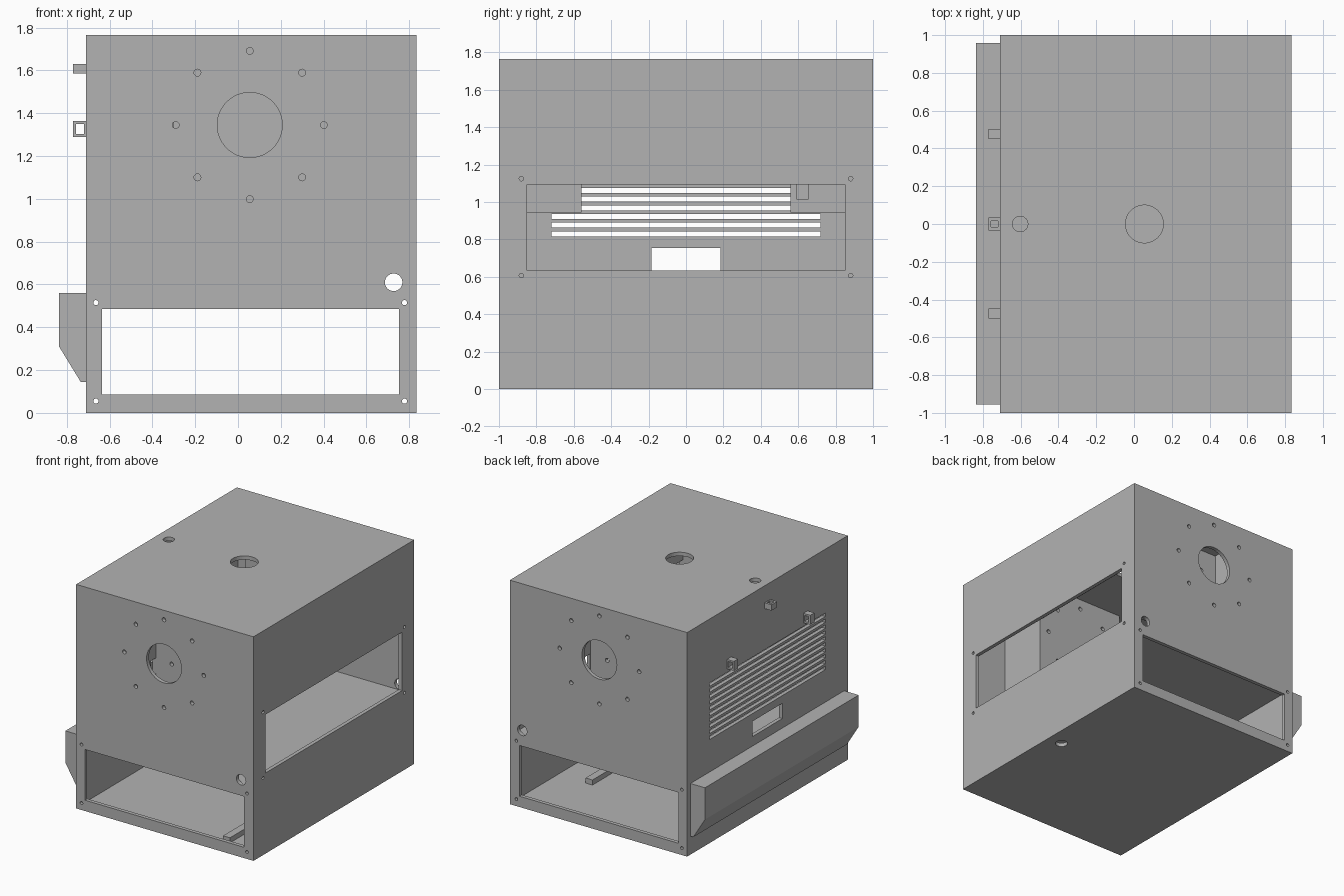
import bpy, bmesh
from math import cos, sin, pi
from mathutils import Matrix, Vector

cube = bpy.data.objects.get("Cube")
if cube:
    bpy.data.objects.remove(cube, do_unlink=True)

grey = bpy.data.materials.new("plain grey")
grey.use_nodes = True
grey.diffuse_color = (0.45, 0.45, 0.45, 1)
grey.node_tree.nodes["Principled BSDF"].inputs["Base Color"].default_value = grey.diffuse_color

X0, X1, H, T = -0.71, 0.835, 1.765, 0.03   # cabinet extents and board thickness
CX, CZ = 0.055, 1.345                      # centre of the round ports


def add_box(bm, x, y, z):
    size = Vector((x[1] - x[0], y[1] - y[0], z[1] - z[0]))
    mid = Vector((x[0] + x[1], y[0] + y[1], z[0] + z[1])) / 2
    bmesh.ops.create_cube(bm, size=1, matrix=Matrix.Translation(mid) @ Matrix.Diagonal((*size, 1)))


def add_rod(bm, centre, r, axis, length=0.1, sides=16):
    turn = {"x": Matrix.Rotation(pi / 2, 4, "Y"), "y": Matrix.Rotation(pi / 2, 4, "X"),
            "z": Matrix.Identity(4)}[axis]
    bmesh.ops.create_cone(bm, cap_ends=True, segments=sides, radius1=r, radius2=r,
                          depth=length, matrix=Matrix.Translation(centre) @ turn)


def finish(bm, name):
    bmesh.ops.recalc_face_normals(bm, faces=bm.faces)
    mesh = bpy.data.meshes.new(name)
    bm.to_mesh(mesh)
    bm.free()
    mesh.materials.append(grey)
    ob = bpy.data.objects.new(name, mesh)
    bpy.context.collection.objects.link(ob)
    return ob


def box(name, x, y, z):
    bm = bmesh.new()
    add_box(bm, x, y, z)
    return finish(bm, name)


def cut(ob, cutter_bm):
    cutter = finish(cutter_bm, ob.name + "_cutter")
    cutter.hide_render = True
    cutter.hide_set(True)
    cutter.display_type = "WIRE"
    mod = ob.modifiers.new("cut", "BOOLEAN")
    mod.operation, mod.solver, mod.object = "DIFFERENCE", "EXACT", cutter


def add_ring(bm, y, radius):
    for i in range(8):
        a = i * pi / 4
        add_rod(bm, (CX + radius * cos(a), y, CZ + radius * sin(a)), 0.016, "y")


# Front and back boards: port, screw ring, cable hole and wide lower opening
for name, s in (("front_board", -1), ("back_board", 1)):
    board = box(name, (X0, X1), sorted((s, s * (1 - T))), (0, H))
    bm = bmesh.new()
    y = s * (1 - T / 2)
    add_rod(bm, (CX, y, CZ), 0.152, "y", sides=48)
    add_ring(bm, y, 0.346)
    add_rod(bm, (0.727, y, 0.61), 0.041, "y", sides=32)
    add_box(bm, (-0.635, 0.752), (y - 0.05, y + 0.05), (0.085, 0.485))
    for x in (-0.664, 0.778):
        for z in (0.055, 0.515):
            add_rod(bm, (x, y, z), 0.012, "y")
    cut(board, bm)

INNER_Y = (T - 1, 1 - T)

# Open side board with a wide window and screw holes
side = box("window_board", (X1 - T, X1), INNER_Y, (0, H))
bm = bmesh.new()
add_box(bm, (X1 - 0.1, X1 + 0.1), (-0.85, 0.85), (0.635, 1.095))
for y in (-0.88, 0.88):
    for z in (0.607, 1.125):
        add_rod(bm, (X1 - T / 2, y, z), 0.012, "x")
cut(side, bm)

# Vent side board with slots and a small hatch
vent = box("vent_board", (X0, X0 + T), INNER_Y, (0, H))
bm = bmesh.new()
for i in range(10):
    z = 0.816 + i * 0.0465
    add_box(bm, (X0 - 0.1, X0 + 0.1), (-0.72, 0.72), (z, z + 0.027))
add_box(bm, (X0 - 0.1, X0 + 0.1), (-0.185, 0.185), (0.635, 0.755))
cut(vent, bm)

# Top and bottom boards with round holes
INNER_X = (X0 + T, X1 - T)
top = box("top_board", INNER_X, INNER_Y, (H - T, H))
bm = bmesh.new()
add_rod(bm, (CX, 0, H - T / 2), 0.1, "z", sides=48)
add_rod(bm, (-0.603, 0, H - T / 2), 0.041, "z", sides=32)
cut(top, bm)

base = box("bottom_board", INNER_X, INNER_Y, (0, T))
bm = bmesh.new()
add_rod(bm, (0.71, 0, T / 2), 0.045, "z", sides=32)
cut(base, bm)

box("middle_floor", INNER_X, INNER_Y, (0.535, 0.565))
box("floor_rail", (0.5, 0.56), (-0.9, 0.45), (T, 0.07))

# Two inner chambers behind the ports, open between them
CEIL = H - T
for name, s in (("front_chamber", -1), ("back_chamber", 1)):
    span = sorted((s * 0.59, s * (1 - T)))
    divider = box(name + "_divider", (-0.33, 0.45), sorted((s * 0.56, s * 0.59)), (0.945, CEIL))
    bm = bmesh.new()
    add_ring(bm, s * 0.575, 0.31)
    cut(divider, bm)
    box(name + "_floor", (-0.3, 0.42), span, (0.945, 0.96))
    ends = [box(name + "_outer_end", (0.42, 0.45), span, (0.945, CEIL)),
            box(name + "_vent_end", (-0.33, -0.3), span, (0.945, CEIL))]
    # Cable notch in one end of each chamber
    notched = ends[0] if s > 0 else ends[1]
    bm = bmesh.new()
    x = 0.435 if s > 0 else -0.315
    add_box(bm, (x - 0.05, x + 0.05), sorted((s * 0.592, s * 0.655)), (1.015, 1.14))
    cut(notched, bm)
box("upper_baffle", (0.42, 0.45), (-0.56, 0.56), (1.44, CEIL))

# Outer trough below the hatch, a sloped profile swept along the side
bm = bmesh.new()
profile = [(X0, 0.56), (-0.836, 0.56), (-0.836, 0.31), (-0.735, 0.145), (X0, 0.145)]
face = bm.faces.new([bm.verts.new((x, -0.955, z)) for x, z in profile])
swept = bmesh.ops.extrude_face_region(bm, geom=[face])
bmesh.ops.translate(bm, vec=(0, 1.913, 0),
                    verts=[v for v in swept["geom"] if isinstance(v, bmesh.types.BMVert)])
finish(bm, "side_trough")

# Cable guides with square eyes
for name, y, z in (("upper", 0, 1.608), ("front", -0.473, 1.327), ("back", 0.477, 1.327)):
    hy, hz = (0.035, 0.023) if name == "upper" else (0.026, 0.037)
    guide = box(name + "_cable_guide", (-0.77, X0), (y - hy, y + hy), (z - hz, z + hz))
    bm = bmesh.new()
    ey, ez = (0.017, 0.1) if name == "upper" else (0.1, 0.023)
    add_box(bm, (-0.756, -0.72), (y - ey, y + ey), (z - ez, z + ez))
    cut(guide, bm)
